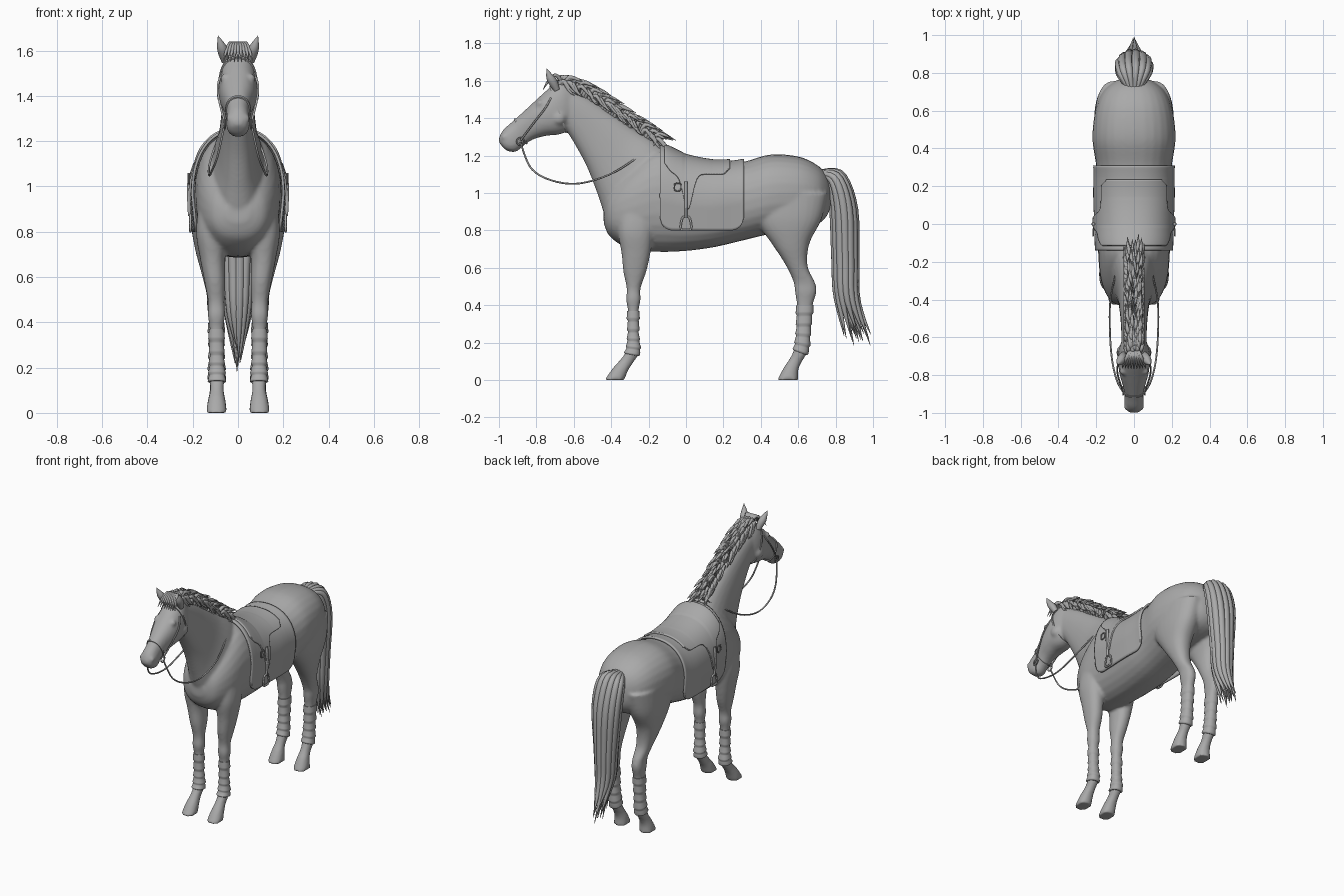
import bpy, bmesh, math, random
from mathutils import Vector

random.seed(4)
cube = bpy.data.objects.get("Cube")
if cube:
    bpy.data.objects.remove(cube, do_unlink=True)

grey = bpy.data.materials.new("plain_grey")
grey.use_nodes = True
grey.diffuse_color = (0.4, 0.4, 0.4, 1)
grey.node_tree.nodes["Principled BSDF"].inputs["Base Color"].default_value = (0.4, 0.4, 0.4, 1)
E = 0.88  # exponent that makes the cross-sections slightly square


def at(rows, t):
    """Smooth interpolation through rows of numbers at position t."""
    i = min(int(t), len(rows) - 2)
    f = t - i
    a, b, c, d = (rows[max(0, min(len(rows) - 1, i + k))] for k in (-1, 0, 1, 2))
    return [q + 0.5 * f * (r - p + f * (2 * p - 5 * q + 4 * r - s + f * (3 * (q - r) + s - p)))
            for p, q, r, s in zip(a, b, c, d)]


def spread(rows, steps, t0=0, t1=None):
    t1 = len(rows) - 1 if t1 is None else t1
    return [at(rows, t0 + (t1 - t0) * i / steps) for i in range(steps + 1)]


def power(v):
    return math.copysign(abs(v) ** E, v)


def loft(bm, rows, sides=28, grow=None):
    """Skin over rings; each row is (y, z) of both ends, half width, x centre."""
    rings = []
    for k, (ya, za, yb, zb, w, cx) in enumerate(rows):
        g = grow(k) if grow else 0
        mid, half = Vector((cx, (ya + yb) / 2, (za + zb) / 2)), Vector((0, ya - yb, za - zb)) / 2
        half *= 1 + g / half.length
        ring = []
        for s in range(sides):
            a = math.tau * s / sides
            ring.append(bm.verts.new(mid + half * power(math.cos(a)) + Vector(((w + g) * power(math.sin(a)), 0, 0))))
        rings.append(ring)
    for r, q in zip(rings, rings[1:]):
        for s in range(sides):
            n = (s + 1) % sides
            bm.faces.new((r[s], r[n], q[n], q[s]))
    bm.faces.new(rings[0])
    bm.faces.new(rings[-1])


def finish(name, bm):
    bmesh.ops.recalc_face_normals(bm, faces=bm.faces)
    for f in bm.faces:
        f.smooth = len(f.verts) == 4
    mesh = bpy.data.meshes.new(name)
    bm.to_mesh(mesh)
    bm.free()
    mesh.materials.append(grey)
    obj = bpy.data.objects.new(name, mesh)
    bpy.context.collection.objects.link(obj)
    return obj


def strands(name, paths, steps=12, res=1):
    """Tapered tubes; each path point is (x, y, z, radius)."""
    cu = bpy.data.curves.new(name, "CURVE")
    cu.dimensions, cu.bevel_depth, cu.bevel_resolution, cu.use_fill_caps = "3D", 1, res, True
    for path in paths:
        pts = spread(path, steps)
        sp = cu.splines.new("POLY")
        sp.points.add(len(pts) - 1)
        for p, (x, y, z, r) in zip(sp.points, pts):
            p.co, p.radius = (x, y, z, 1), max(r, 0.001)
    cu.materials.append(grey)
    obj = bpy.data.objects.new(name, cu)
    bpy.context.collection.objects.link(obj)
    return obj


def mirrored(path):
    return [path, [(-p[0], *p[1:]) for p in path]]


# Horse cross-sections
trunk = [(y, t, y, b, w, 0) for y, t, b, w in (
    (-.44, .92, .84, .05), (-.405, 1.02, .765, .125), (-.3, 1.14, .70, .175), (-.15, 1.24, .685, .19),
    (0, 1.185, .69, .195), (.15, 1.155, .71, .2), (.3, 1.165, .745, .2), (.45, 1.205, .78, .22),
    (.6, 1.195, .8, .205), (.7, 1.15, .83, .165), (.755, 1.09, .88, .1), (.775, 1.02, .94, .04))]
neck = [(-.06, 1.17, -.37, .76, .13, 0), (-.14, 1.26, -.43, .87, .12, 0), (-.27, 1.34, -.475, 1.0, .09, 0),
        (-.4, 1.43, -.53, 1.14, .075, 0), (-.52, 1.51, -.6, 1.27, .068, 0), (-.63, 1.57, -.645, 1.34, .066, 0)]
head = [(-.61, 1.58, -.58, 1.43, .045, 0), (-.685, 1.595, -.61, 1.35, .074, 0), (-.755, 1.54, -.67, 1.315, .085, 0),
        (-.82, 1.48, -.75, 1.305, .078, 0), (-.88, 1.425, -.82, 1.285, .06, 0), (-.93, 1.38, -.865, 1.255, .05, 0),
        (-.975, 1.34, -.91, 1.22, .052, 0), (-.998, 1.3, -.955, 1.225, .042, 0), (-1, 1.27, -.978, 1.243, .02, 0)]
fore = [(-.36, .95, -.14, .95, .07, .1), (-.365, .8, -.17, .8, .07, .115), (-.345, .68, -.19, .68, .055, .112),
        (-.335, .58, -.212, .58, .046, .102), (-.317, .49, -.243, .49, .036, .096), (-.32, .43, -.243, .43, .038, .095),
        (-.311, .37, -.253, .37, .03, .095), (-.307, .25, -.257, .25, .026, .094), (-.318, .16, -.25, .15, .032, .093),
        (-.35, .11, -.285, .09, .03, .093), (-.39, .065, -.31, .05, .038, .094), (-.435, 0, -.33, 0, .047, .095)]
hind = [(.36, 1.0, .76, 1.0, .1, .105), (.38, .85, .725, .86, .092, .118), (.465, .72, .66, .73, .07, .12),
        (.53, .62, .65, .61, .051, .11), (.573, .53, .69, .52, .039, .1), (.583, .47, .697, .47, .038, .098),
        (.593, .4, .678, .4, .032, .096), (.595, .28, .663, .28, .028, .095), (.583, .18, .652, .16, .033, .094),
        (.558, .12, .615, .09, .03, .094), (.525, .07, .6, .05, .038, .094), (.487, 0, .6, 0, .047, .095)]


def flip(rows):
    return [(*r[:5], -r[5]) for r in rows]


legs = {"left_fore": fore, "right_fore": flip(fore), "left_hind": hind, "right_hind": flip(hind)}

# Horse body: overlapping lofts merged into one smooth skin
bm = bmesh.new()
for rows in (trunk, neck, head, *legs.values()):
    loft(bm, spread(rows, 5 * len(rows)))
for side in (-1, 1):
    for spot, r in (((.058, -.78, 1.478), .02), ((.036, -.972, 1.3), .017), ((.05, -.68, 1.4), .045)):
        ball = bmesh.ops.create_uvsphere(bm, u_segments=16, v_segments=10, radius=r)
        bmesh.ops.translate(bm, verts=ball["verts"], vec=(spot[0] * side, spot[1], spot[2]))
horse = finish("horse_body", bm)
remesh = horse.modifiers.new("merge", "REMESH")
remesh.mode, remesh.voxel_size, remesh.use_smooth_shade = "VOXEL", 0.0095, True
soften = horse.modifiers.new("soften", "SMOOTH")
soften.factor, soften.iterations = 0.5, 5

# Leg wraps with overlapping bandage turns
for name, rows in legs.items():
    bm = bmesh.new()
    loft(bm, spread(rows, 30, 6, 8.3), 24, lambda k: 0.003 + 0.0012 * (k % 6))
    finish(name + "_wrap", bm)

# Bridle bands around the head
for name, t, width in (("noseband", 4.6, .16), ("browband", 1.5, .12)):
    bm = bmesh.new()
    loft(bm, spread(head, 4, t, t + width), 32, lambda k: 0.005)
    finish(name, bm)
cheek = [(.062, -.715, 1.52, .005), (.088, -.755, 1.45, .005), (.083, -.81, 1.38, .005), (.058, -.885, 1.28, .005)]
strands("cheek_straps", mirrored(cheek), 14)
ring = [(.058, -.885 + .02 * math.cos(a), 1.275 + .02 * math.sin(a), .004)
        for a in (math.tau * i / 12 for i in range(13))]
strands("bit_rings", mirrored(ring), 24)
rein = [(.06, -.885, 1.27, .005), (.09, -.83, 1.135, .005), (.115, -.727, 1.07, .005), (.127, -.58, 1.05, .005),
        (.125, -.406, 1.1, .005), (.09, -.246, 1.2, .005), (.035, -.145, 1.28, .005), (0, -.12, 1.29, .005)]
strands("reins", mirrored(rein), 50)

# Ears
ear = [(.056, -.69, 1.55, .016), (.064, -.71, 1.59, .024), (.074, -.728, 1.62, .02), (.088, -.745, 1.665, .001)]
strands("ears", mirrored(ear), 14, 3)

# Mane tufts and forelock
crest = [(-.69, 1.59), (-.62, 1.575), (-.52, 1.52), (-.4, 1.44), (-.27, 1.35), (-.17, 1.275)]
tufts = []
for i in range(150):
    y, z = at(crest, 5 * i / 149)
    x, size = random.uniform(-.034, .034), random.uniform(.75, 1.25)
    fall = .06 if i % 3 == 0 else 0
    x = math.copysign(.04, x) if fall else x
    tufts.append([(x * .5, y, z - .025, .012), (x, y + .025 * size, z + .03 - fall * .35, .012),
                  (x * 1.2, y + .06 * size, z + .02 * size - fall, .008),
                  (x * 1.35, y + .095 * size, z + .005 - fall * 1.2, .001)])
for i in range(9):
    x = (i - 4) * .008
    tufts.append([(x * .5, -.66, 1.585, .01), (x, -.695, 1.63, .011), (x * 1.6, -.735, 1.6, .008),
                  (x * 2, -.765, 1.55, .001)])
strands("mane", tufts, 8)

# Tail: strands fanned between an inner and an outer path
inner = [(.72, 1.09), (.765, 1.05), (.79, .92), (.8, .65), (.805, .45), (.845, .25)]
outer = [(.72, 1.115), (.83, 1.1), (.895, .92), (.905, .64), (.915, .43), (.99, .2)]
fan, thick = (.03, .075, .078, .055, .045, .012), (.012, .02, .025, .024, .018, .001)
hairs = []
for i in range(26):
    a, v = math.tau * i / 13, .5 + (.5 if i < 13 else .2) * math.sin(math.tau * i / 13)
    u, drop = math.cos(a) * (1 if i < 13 else .5), random.uniform(-.05, .06)
    hairs.append([(u * f, p[0] + (q[0] - p[0]) * v, p[1] + (q[1] - p[1]) * v + (drop if k == 5 else 0), r)
                  for k, (p, q, f, r) in enumerate(zip(inner, outer, fan, thick))])
strands("tail", hairs, 22, 2)

# Saddle cloth and saddle draped over the back
dense = spread(trunk, 200)


def drape(name, y0, y1, hem, off, thickness):
    bm, cols, n = bmesh.new(), [], 36
    for i in range(41):
        y = y0 + (y1 - y0) * i / 40
        _, top, _, bot, w, _ = min(dense, key=lambda r: abs(r[0] - y))
        mid, rz, h = (top + bot) / 2, (top - bot) / 2 + off, hem(y)
        reach = math.acos(((h - mid) / rz) ** (1 / E)) if h > mid else math.pi / 2 + (mid - h) / rz
        col = []
        for j in range(-n, n + 1):
            p = abs(j) / n * reach
            drop = max(0, p - math.pi / 2) * rz
            x = (w + off) * power(math.sin(min(p, math.pi / 2))) - drop * .1
            z = mid - drop if drop else mid + rz * power(math.cos(p))
            col.append(bm.verts.new((math.copysign(x, j), y, z)))
        cols.append(col)
    for a, b in zip(cols, cols[1:]):
        for j in range(2 * n):
            bm.faces.new((a[j], a[j + 1], b[j + 1], b[j]))
    obj = finish(name, bm)
    solid = obj.modifiers.new("thickness", "SOLIDIFY")
    solid.thickness, solid.offset = thickness, 0


def cloth_hem(y):
    d = max(0, .07 - min(y + .14, .31 - y))
    return .8 + .07 - math.sqrt(max(0, .07 ** 2 - d * d))


def saddle_hem(y):
    flap = .19 * math.exp(-((y - .01) / .035) ** 2)
    return 1.1 + .07 * math.exp(-((y + .13) / .04) ** 2) - flap + .03 * math.exp(-((y - .235) / .02) ** 2)


drape("saddle_cloth", -.14, .31, cloth_hem, .01, .012)
drape("saddle", -.115, .235, saddle_hem, .019, .012)

# Stirrup leathers, buckles and irons
leather = [(.215, .0, 1.06, .009), (.217, 0, .96, .009), (.214, 0, .87, .008)]
iron = [(.21, y, z, .006) for y, z in ((0, .875), (-.02, .865), (-.028, .81), (0, .802), (.028, .81), (.02, .865), (0, .875))]
buckle = [(.216, y, z, .004) for y, z in ((-.06, 1.05), (-.03, 1.05), (-.03, 1.015), (-.06, 1.015), (-.06, 1.05))]
for name, path in (("stirrup_leathers", leather), ("stirrup_irons", iron), ("strap_buckles", buckle)):
    strands(name, mirrored(path), 24)
